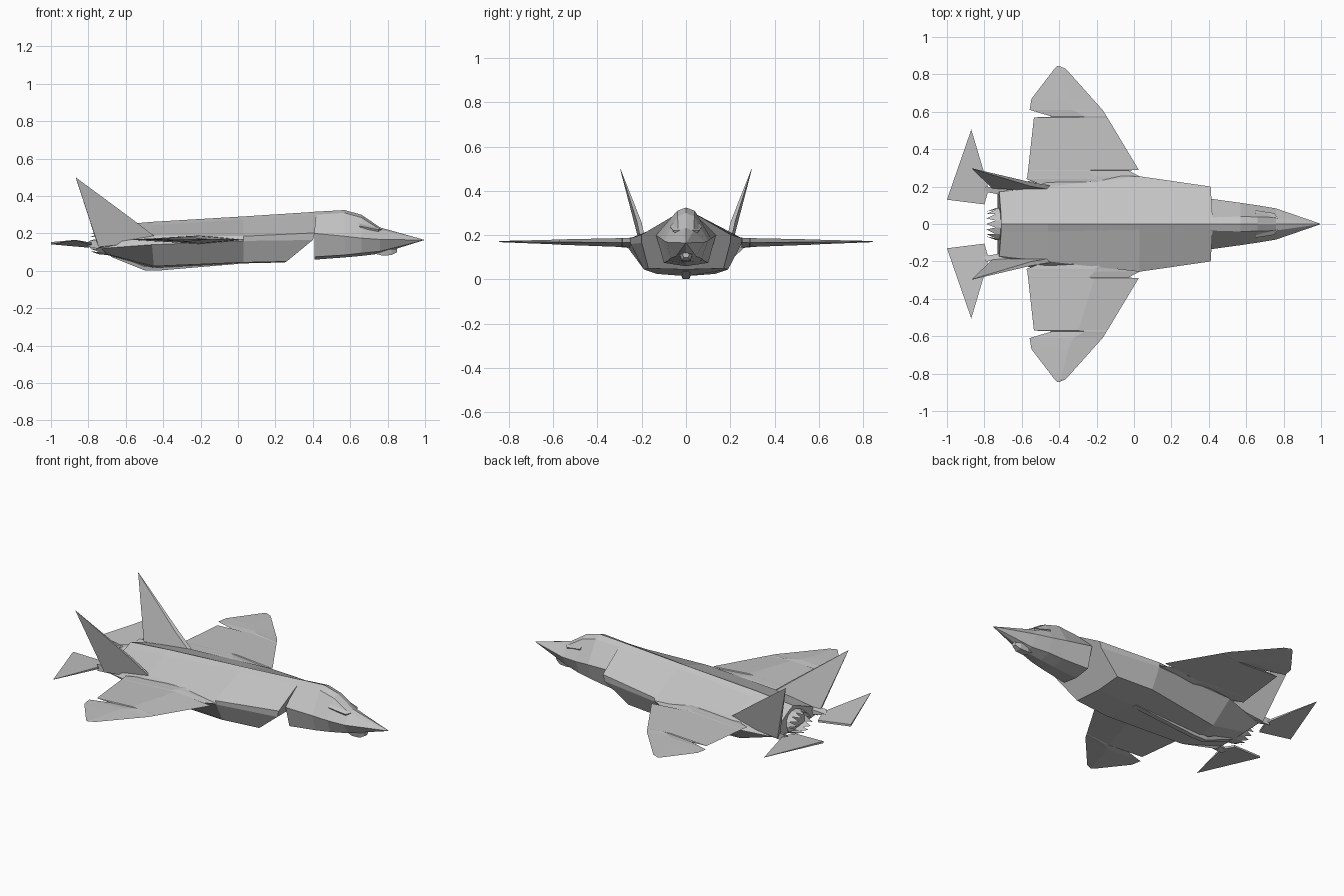
import bpy, bmesh, math
from mathutils import Vector

cube = bpy.data.objects.get("Cube")
if cube:
    bpy.data.objects.remove(cube, do_unlink=True)

grey = bpy.data.materials.new("airframe grey")
grey.use_nodes = True
COLOR = (0.55, 0.55, 0.55, 1)
grey.diffuse_color = COLOR
grey.node_tree.nodes["Principled BSDF"].inputs["Base Color"].default_value = COLOR


def finish(name, bm, mirror=False):
    bmesh.ops.remove_doubles(bm, verts=bm.verts, dist=0.0005)
    bmesh.ops.recalc_face_normals(bm, faces=bm.faces)
    mesh = bpy.data.meshes.new(name)
    bm.to_mesh(mesh)
    bm.free()
    mesh.materials.append(grey)
    obj = bpy.data.objects.new(name, mesh)
    bpy.context.scene.collection.objects.link(obj)
    if mirror:
        mod = obj.modifiers.new("Mirror", 'MIRROR')
        mod.use_axis = (False, True, False)
    return obj


def loft(name, rings, mirror=False):
    """Skin a row of closed rings and cap both ends."""
    bm = bmesh.new()
    rows = [[bm.verts.new(p) for p in ring] for ring in rings]
    n = len(rows[0])
    for a, b in zip(rows, rows[1:]):
        for i in range(n):
            j = (i + 1) % n
            bm.faces.new((a[i], a[j], b[j], b[i]))
    bm.faces.new(rows[0])
    bm.faces.new(rows[-1])
    return finish(name, bm, mirror)


def whole(half):
    """Close a half section, running from top centre to bottom centre."""
    return half + [(x, -y, z) for x, y, z in reversed(half[1:-1])]


def section(x, top, shoulder, chine, low, bottom):
    return whole([(x, 0, top), (x, *shoulder), (x, *chine), (x, *low), (x, 0, bottom)])


# Forward fuselage with the canopy hump
nose = [section(0.41, .316, (.035, .3), (.135, .2), (.1, .075), .06),
        section(0.57, .325, (.04, .31), (.113, .185), (.08, .085), .072),
        section(0.66, .30, (.038, .285), (.1, .175), (.07, .095), .08),
        section(0.76, .232, (.035, .22), (.083, .168), (.045, .105), .092)]
loft("forward_fuselage", nose + [section(0.995, .166, (.001, .166), (.002, .165), (.001, .164), .164)])

# Main fuselage, with raked intake fronts
body = [[(.42, 0, .316), (.42, .035, .3), (.41, .2, .203), (.4, .2, .165), (.26, .17, .05), (.25, 0, .045)],
        [(.03, 0, .291), (.03, .03, .275), (.03, .255, .185), (.03, .25, .16), (.03, .19, .045), (.03, 0, .04)],
        [(-.46, 0, .262), (-.46, .04, .245), (-.46, .2, .19), (-.46, .26, .14), (-.45, .13, .025), (-.45, 0, .015)],
        [(-.71, 0, .24), (-.71, .04, .225), (-.72, .17, .17), (-.73, .18, .12), (-.7, .1, .09), (-.7, 0, .085)]]
loft("main_fuselage", [whole(h) for h in body])

# Belly keel
loft("belly_keel", [whole([(x, 0, z + .03), (x, .022, z + .02), (x, .015, z), (x, 0, z)])
                    for x, z in ((.0, .037), (-.42, .002), (-.5, .003), (-.68, .075))])


# Wings: stations of span, leading edge, trailing edge, half thickness
stations = [(.17, .06, -.5, .025), (.22, .04, -.52, .024), (.24, .035, -.575, .023),
            (.255, .03, -.57, .022), (.286, -.03, -.567, .02), (.29, .025, -.566, .02),
            (.57, -.143, -.535, .012), (.574, -.146, -.435, .012), (.585, -.152, -.475, .011),
            (.61, -.168, -.558, .01), (.67, -.222, -.548, .008), (.83, -.365, -.425, .003),
            (.845, -.4, -.41, .001)]


def blade(y, front, rear, t):
    mid = front + (rear - front) * .4
    z = .166 + (y - .2) * .008
    return [(front, y, z), (mid, y, z + t), (rear, y, z), (mid, y, z - t)]


loft("wing", [blade(*s) for s in stations], mirror=True)


def slab(name, outline, offset):
    """Thin panel: outline points, thickened along offset, tapering to a sharp first point."""
    off = Vector(offset)
    a = [Vector(p) + off * (0.1 if i == 0 else 1) for i, p in enumerate(outline)]
    b = [Vector(p) - off * (0.1 if i == 0 else 1) for i, p in enumerate(outline)]
    return loft(name, [a, b], mirror=True)


# Canted fins
slab("tail_fin", [(-.868, .297, .5), (-.55, .212, .262), (-.45, .195, .185),
                  (-.6, .19, .14), (-.745, .19, .125)], (0, .011, .003))

# Tailplanes and the arms that carry them
slab("tailplane", [(-.87, .505, .165), (-.785, .22, .145), (-.78, .175, .142),
                   (-.8, .105, .13), (-1.0, .13, .148)], (0, 0, .006))
slab("tailplane_arm", [(-.81, .175, .143), (-.79, .2, .143), (-.68, .19, .145),
                       (-.68, .15, .145)], (0, 0, .02))

# Exhaust: a ring of pointed petals around a short pipe
bm = bmesh.new()
COUNT = 14


def ring_point(x, r, a):
    return bm.verts.new((x, r * math.cos(a), .15 + r * .75 * math.sin(a)))


step = math.tau / COUNT
for i in range(COUNT):
    a = i * step
    p, q = ring_point(-.69, .09, a), ring_point(-.69, .09, a + step)
    r, s = ring_point(-.74, .085, a + step), ring_point(-.74, .085, a)
    tip = ring_point(-.79, .068, a + step / 2)
    bm.faces.new((p, q, r, s))
    bm.faces.new((s, r, tip))
finish("exhaust_petals", bm)

# Sensor pod under the nose
loft("nose_sensor", [whole([(x, 0, .125), (x, w, .115), (x, w * .7, z), (x, 0, z)])
                     for x, w, z in ((.73, .02, .092), (.77, .03, .082), (.82, .028, .084), (.85, .015, .1))])

# Canopy sills
slab("canopy_sill", [(.77, .03, .222), (.75, .055, .215), (.65, .07, .235), (.65, .055, .25)],
     (0, .003, .005))
